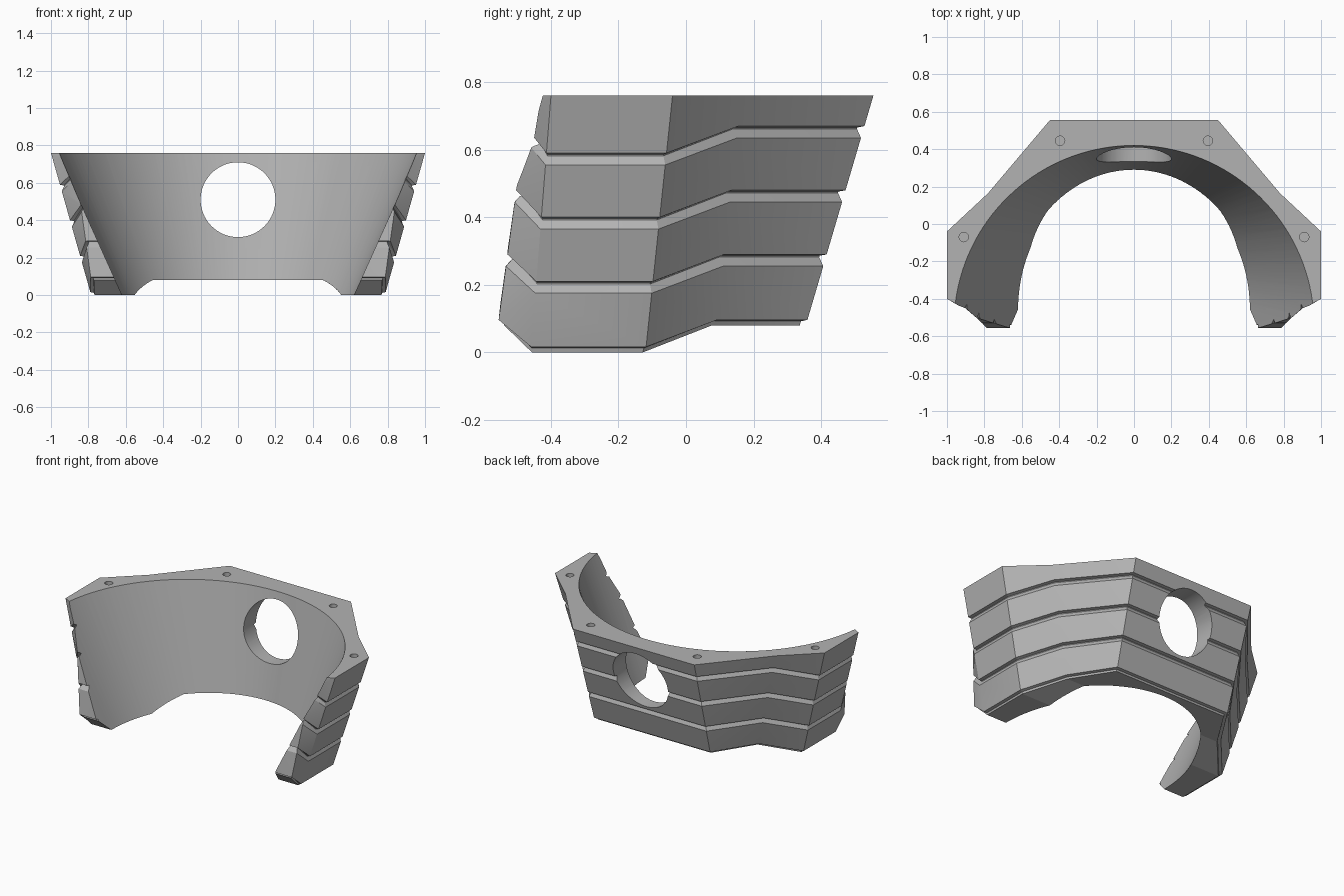
import bpy, bmesh, math
from mathutils import Vector

cube = bpy.data.objects.get("Cube")
if cube:
    bpy.data.objects.remove(cube)

TOP = 0.76

# One flat grey for the whole part
grey = bpy.data.materials.new("plain_grey")
grey.use_nodes = True
COLOUR = (0.45, 0.45, 0.45, 1)
grey.diffuse_color = COLOUR
grey.node_tree.nodes["Principled BSDF"].inputs["Base Color"].default_value = COLOUR

# Corner lines of the left half: foot point, top point, groove direction, band lift
CORNERS = [
    ((0.43, 0.355, 0.08), (0.45, 0.555, TOP), (-0.5, -1.0), 0.08),    # back
    ((0.60, 0.09, 0.08), (0.78, 0.165, TOP), (-0.8, -0.7), 0.08),     # waist
    ((0.785, -0.12, 0.0), (1.0, -0.04, TOP), (-1.0, -0.4), 0.0),      # side
    ((0.785, -0.46, 0.0), (1.0, -0.40, TOP), (-1.0, 0.2), 0.0),       # front side
    ((0.785, -0.557, 0.08), (0.88, -0.465, TOP), (-0.8, 1.0), 0.08),  # front tip
    ((0.40, -0.557, 0.08), (0.40, -0.485, TOP), (0.0, 1.0), 0.08),    # inner end
]

# Wall levels from the foot up: height and inset
LEVELS = [(0, 0.018), (0.012, 0.018), (0.016, 0)]
for groove in (0.175, 0.365, 0.555):
    LEVELS += [(groove, 0), (groove + 0.027, 0.02),
               (groove + 0.031, 0.02), (groove + 0.035, 0)]
LEVELS.append((TOP, 0))


def corner_point(corner, height, inset):
    foot, head, groove, lift = corner
    z = height if height == TOP else height + lift
    p = Vector(foot).lerp(Vector(head), (z - foot[2]) / (TOP - foot[2]))
    return Vector((p.x + groove[0] * inset, p.y + groove[1] * inset, z))


def finish(name, bm):
    bmesh.ops.recalc_face_normals(bm, faces=bm.faces[:])
    mesh = bpy.data.meshes.new(name)
    bm.to_mesh(mesh)
    bm.free()
    mesh.materials.append(grey)
    obj = bpy.data.objects.new(name, mesh)
    bpy.context.collection.objects.link(obj)
    return obj


def loft(bm, rings):
    for low, high in zip(rings, rings[1:]):
        for i in range(len(low)):
            j = (i + 1) % len(low)
            bm.faces.new((low[i], low[j], high[j], high[i]))


# Banded outer body, as a solid block
bm = bmesh.new()
rings = []
for height, inset in LEVELS:
    half = [corner_point(c, height, inset) for c in CORNERS]
    mirrored = [Vector((-p.x, p.y, p.z)) for p in reversed(half)]
    rings.append([bm.verts.new(p) for p in half + mirrored])
loft(bm, rings)
bm.faces.new(rings[-1])
foot = rings[0]
for i in range(len(CORNERS) - 1):
    bm.faces.new((foot[i], foot[i + 1], foot[-2 - i], foot[-1 - i]))
bmesh.ops.triangulate(bm, faces=bm.faces[:])
body = finish("banded_collar", bm)

# Tapered cavity cutter: round at the back, straight and open at the front
STEPS = 72
bm = bmesh.new()
rings = []
for z in (-0.2, TOP + 0.2):
    t = z / TOP
    width, depth, centre = 0.62 + 0.343 * t, 0.735 + 0.228 * t, -0.46 - 0.083 * t
    outline = [(width, -1.2)]
    for i in range(STEPS + 1):
        a = math.pi * i / STEPS
        outline.append((width * math.cos(a), centre + depth * math.sin(a)))
    outline.append((-width, -1.2))
    rings.append([bm.verts.new((x, y, z)) for x, y in outline])
loft(bm, rings)
bm.faces.new(rings[0])
bm.faces.new(rings[1])
cutters = [finish("cavity_cutter", bm)]


# Round cutters: the back port and the four top screw holes
def cylinder(name, radius, length, location, tilt=0.0, sides=64):
    bpy.ops.mesh.primitive_cylinder_add(vertices=sides, radius=radius, depth=length,
                                        location=location, rotation=(tilt, 0, 0))
    obj = bpy.context.object
    obj.name = name
    obj.data.materials.append(grey)
    return obj


cutters.append(cylinder("port_cutter", 0.2, 0.9, (0, 0.5, 0.51), math.pi / 2))
for side in (-1, 1):
    for x, y in ((0.395, 0.445), (0.91, -0.07)):
        cutters.append(cylinder("screw_hole_cutter", 0.025, 0.12,
                                (side * x, y, TOP), sides=24))

# Cut everything out of the body
bpy.ops.object.select_all(action='DESELECT')
body.select_set(True)
bpy.context.view_layer.objects.active = body
for cutter in cutters:
    mod = body.modifiers.new("cut", 'BOOLEAN')
    mod.operation = 'DIFFERENCE'
    mod.solver = 'EXACT'
    mod.object = cutter
    bpy.ops.object.modifier_apply(modifier=mod.name)
for cutter in cutters:
    bpy.data.objects.remove(cutter)

bpy.ops.object.shade_smooth_by_angle(angle=math.radians(20))
